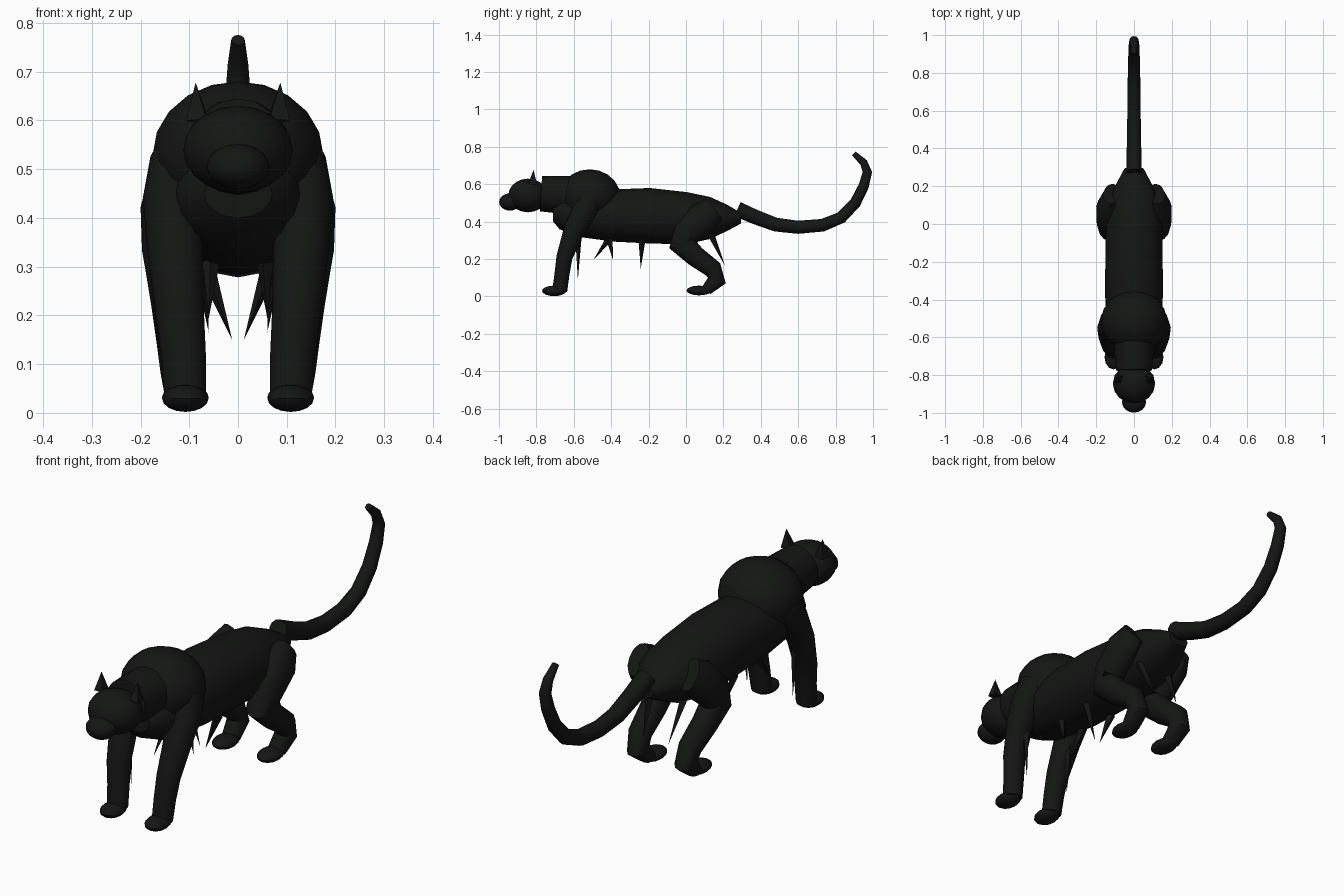
import bpy, bmesh, math
from mathutils import Vector, Matrix

black = bpy.data.materials.new("black_fur")
black.diffuse_color = (0.007, 0.008, 0.007, 1)


def finish(bm, name):
    bmesh.ops.recalc_face_normals(bm, faces=bm.faces)
    me = bpy.data.meshes.new(name)
    bm.to_mesh(me)
    bm.free()
    ob = bpy.data.objects.new(name, me)
    bpy.context.collection.objects.link(ob)
    me.materials.append(black)
    bpy.ops.object.select_all(action='DESELECT')
    ob.select_set(True)
    bpy.context.view_layer.objects.active = ob
    bpy.ops.object.shade_smooth_by_angle(angle=math.radians(40))
    return ob


def tube(name, stations, sides=12):
    """Loft through (x, y, z, half width, half depth) stations."""
    bm = bmesh.new()
    pts = [Vector(s[:3]) for s in stations]
    rings = []
    for i, s in enumerate(stations):
        t = (pts[min(i + 1, len(pts) - 1)] - pts[max(i - 1, 0)]).normalized()
        v = t.cross(Vector((1, 0, 0))).normalized()
        u = v.cross(t)
        rings.append([bm.verts.new(pts[i] + u * s[3] * math.cos(a) + v * s[4] * math.sin(a))
                      for a in (2 * math.pi * k / sides for k in range(sides))])
    for a, b in zip(rings, rings[1:]):
        for k in range(sides):
            j = (k + 1) % sides
            bm.faces.new((a[k], a[j], b[j], b[k]))
    bm.faces.new(rings[0])
    bm.faces.new(rings[-1])
    return finish(bm, name)


def ball(name, c, r, seg=16, rings=10):
    bm = bmesh.new()
    bmesh.ops.create_uvsphere(bm, u_segments=seg, v_segments=rings, radius=1,
                              matrix=Matrix.Translation(c) @ Matrix.Diagonal((*r, 1)))
    return finish(bm, name)


def spike(name, base, tip, r, sides=4):
    base, tip = Vector(base), Vector(tip)
    d = tip - base
    rot = d.to_track_quat('Z', 'Y').to_matrix().to_4x4()
    bm = bmesh.new()
    bmesh.ops.create_cone(bm, cap_ends=True, segments=sides, radius1=r, radius2=0, depth=d.length,
                          matrix=Matrix.Translation((base + tip) / 2) @ rot)
    return finish(bm, name)


# Trunk, shoulders, neck and head
tube("torso", [(0, -0.71, 0.45, 0.07, 0.05), (0, -0.67, 0.45, 0.11, 0.09),
               (0, -0.58, 0.44, 0.14, 0.12), (0, -0.38, 0.433, 0.153, 0.14),
               (0, -0.2, 0.432, 0.152, 0.148), (0, 0.0, 0.418, 0.148, 0.14),
               (0, 0.13, 0.42, 0.135, 0.112), (0, 0.22, 0.42, 0.09, 0.07),
               (0, 0.295, 0.418, 0.05, 0.028)], 16)
ball("shoulder_hump", (0, -0.515, 0.53), (0.175, 0.165, 0.15))
tube("neck", [(0, -0.775, 0.55, 0.095, 0.095), (0, -0.6, 0.54, 0.11, 0.105)], 16)
ball("head", (0, -0.845, 0.54), (0.112, 0.105, 0.09))
ball("muzzle", (0, -0.942, 0.505), (0.064, 0.057, 0.046))

# Tail
tail = [(0.275, 0.467, 0.041), (0.37, 0.425, 0.039), (0.48, 0.384, 0.037), (0.6, 0.37, 0.035),
        (0.73, 0.381, 0.034), (0.83, 0.422, 0.032), (0.905, 0.5, 0.03), (0.95, 0.59, 0.028),
        (0.97, 0.665, 0.025), (0.95, 0.716, 0.021), (0.897, 0.765, 0.014)]
tube("tail", [(0, y, z, r, r) for y, z, r in tail])

for s, side in ((1, "right"), (-1, "left")):
    # Ears
    spike("ear_" + side, (s * 0.083, -0.82, 0.6), (s * 0.087, -0.815, 0.678), 0.03)
    # Front leg and paw
    tube("front_leg_" + side, [(s * 0.12, -0.51, 0.52, 0.06, 0.07), (s * 0.13, -0.55, 0.44, 0.065, 0.066),
                               (s * 0.13, -0.6, 0.35, 0.058, 0.056), (s * 0.12, -0.65, 0.21, 0.05, 0.043),
                               (s * 0.112, -0.663, 0.12, 0.046, 0.04), (s * 0.108, -0.675, 0.03, 0.043, 0.04)])
    ball("front_paw_" + side, (s * 0.108, -0.705, 0.03), (0.048, 0.065, 0.028), 12, 8)
    # Hind leg and paw
    tube("hind_leg_" + side, [(s * 0.125, 0.15, 0.465, 0.04, 0.07), (s * 0.135, 0.09, 0.42, 0.065, 0.085),
                              (s * 0.135, 0.0, 0.335, 0.062, 0.075), (s * 0.13, -0.025, 0.285, 0.058, 0.07),
                              (s * 0.125, 0.05, 0.215, 0.052, 0.056), (s * 0.12, 0.145, 0.145, 0.047, 0.05),
                              (s * 0.115, 0.165, 0.085, 0.044, 0.05), (s * 0.11, 0.11, 0.035, 0.04, 0.03)])
    ball("hind_paw_" + side, (s * 0.108, 0.07, 0.032), (0.048, 0.068, 0.026), 12, 8)
    # Elbow, belly and rump fur tufts
    spike("elbow_tuft_" + side, (s * 0.12, -0.575, 0.32), (s * 0.11, -0.578, 0.09), 0.018)
    spike("chest_tuft_" + side, (s * 0.055, -0.41, 0.31),
          (s * 0.06, -0.495 if s < 0 else -0.39, 0.195), 0.018)
    spike("belly_tuft_" + side, (s * 0.07, -0.235, 0.31), (s * 0.012, -0.242, 0.15), 0.02)
    spike("rump_tuft_" + side, (s * 0.08, 0.13, 0.34), (s * 0.06, 0.208, 0.165), 0.02)
